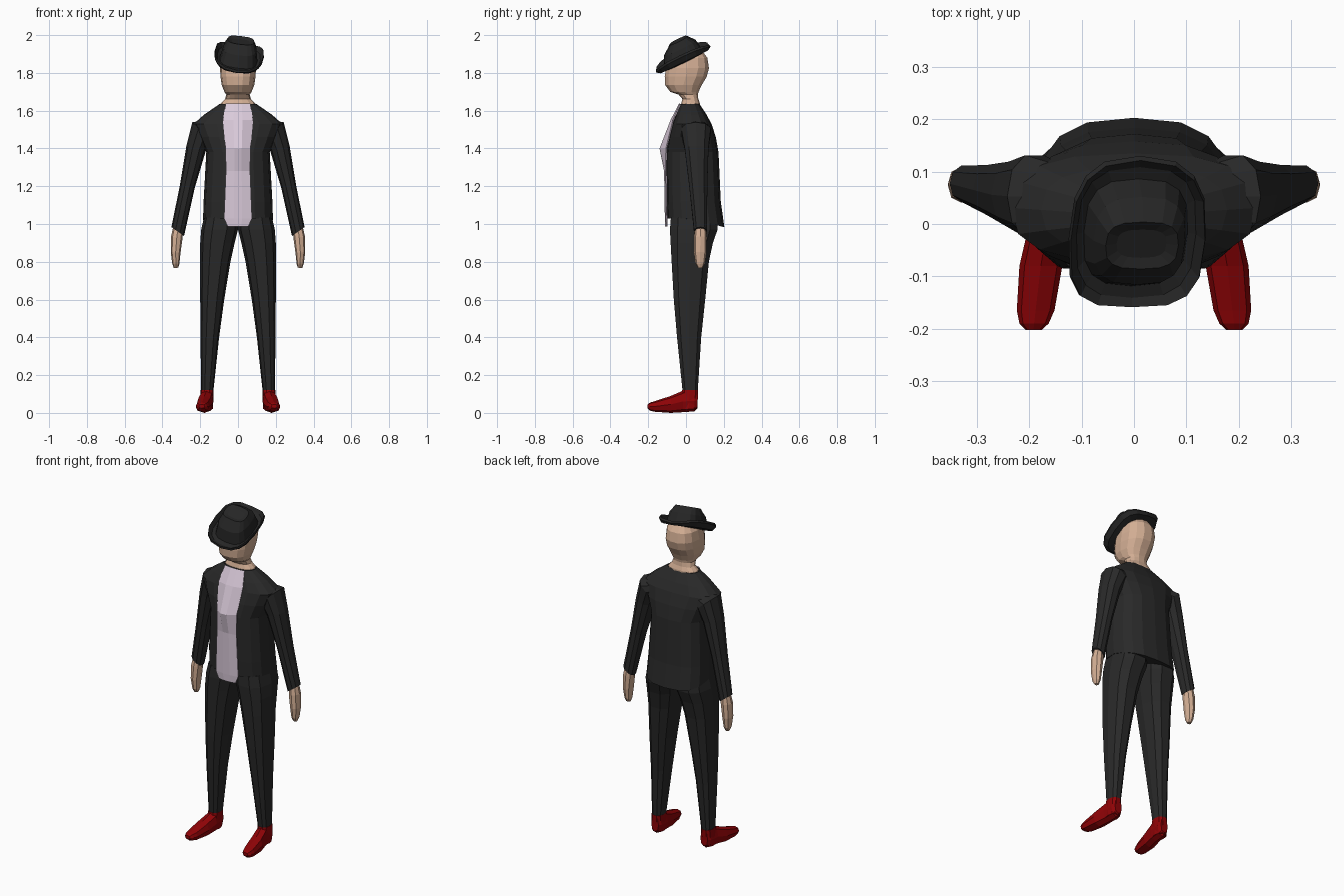
import bpy, bmesh, math
from mathutils import Vector, Matrix


def material(name, rgb):
    m = bpy.data.materials.new(name)
    m.diffuse_color = (*rgb, 1)
    return m


CLOTH = material("charcoal cloth", (0.022, 0.022, 0.022))
FELT = material("black felt", (0.019, 0.019, 0.019))
SKIN = material("skin", (0.66, 0.43, 0.30))
SHIRT = material("pale lilac", (0.70, 0.59, 0.70))
RED = material("red leather", (0.28, 0.001, 0.002))


def ring(center, u, v, n, power=0.8):
    """Closed rounded cross-section spanned by half-axes u and v."""
    pts = []
    for i in range(n):
        a = math.tau * i / n
        c, s = math.cos(a), math.sin(a)
        c = math.copysign(abs(c) ** power, c) if abs(c) > 1e-6 else 0
        s = math.copysign(abs(s) ** power, s) if abs(s) > 1e-6 else 0
        pts.append(Vector(center) + Vector(u) * c + Vector(v) * s)
    return pts


def flat_ring(z, x0, x1, y0, y1, n=12, power=0.8):
    """Horizontal cross-section given by its extents."""
    return ring(((x0 + x1) / 2, (y0 + y1) / 2, z),
                ((x1 - x0) / 2, 0, 0), (0, (y1 - y0) / 2, 0), n, power)


def loft(name, rings, mat, mirror=False):
    """Skin a list of rings, cap both ends."""
    bm = bmesh.new()
    rows = [[bm.verts.new(p) for p in r] for r in rings]
    n = len(rows[0])
    for a, b in zip(rows, rows[1:]):
        for i in range(n):
            j = (i + 1) % n
            bm.faces.new((a[i], a[j], b[j], b[i]))
    bm.faces.new(rows[0][::-1])
    bm.faces.new(rows[-1])
    bmesh.ops.recalc_face_normals(bm, faces=bm.faces)
    return finish(name, bm, mat, mirror)


def finish(name, bm, mat, mirror=False):
    me = bpy.data.meshes.new(name)
    bm.to_mesh(me)
    bm.free()
    me.materials.append(mat)
    ob = bpy.data.objects.new(name, me)
    bpy.context.collection.objects.link(ob)
    if mirror:
        ob.modifiers.new("mirror", 'MIRROR').use_mirror_merge = False
    return ob


def limb(path, n=10):
    """Rings across a path of (x, y, z, depth radius, width radius)."""
    rings = []
    for i, (x, y, z, ry, rv) in enumerate(path):
        a, b = path[max(i - 1, 0)], path[min(i + 1, len(path) - 1)]
        t = Vector((b[0] - a[0], 0, b[2] - a[2])).normalized()
        rings.append(ring((x, y, z), (-t.z * rv, 0, t.x * rv), (0, ry, 0), n, 0.9))
    return rings


# jacket body with sloping shoulders, the hem dropping into a tail at the back
body = [(1.03, 0.185, -0.10, 0.203), (1.12, 0.182, -0.103, 0.184),
        (1.25, 0.175, -0.104, 0.178), (1.38, 0.168, -0.104, 0.172),
        (1.46, 0.205, -0.092, 0.158), (1.53, 0.235, -0.073, 0.135),
        (1.58, 0.178, -0.054, 0.108), (1.635, 0.098, -0.03, 0.072)]
rows = [flat_ring(z, -w, w, a, b, 16, 0.76) for z, w, a, b in body]
for p in rows[0]:
    p.z -= 0.045 * max(0, (p.y - 0.03) / 0.165)
loft("jacket", rows, CLOTH)

# sleeves with slanted cuffs, and hands
rows = limb([(0.13, 0.052, 1.51, 0.06, 0.045), (0.19, 0.053, 1.495, 0.082, 0.068),
             (0.222, 0.056, 1.40, 0.066, 0.053), (0.268, 0.065, 1.20, 0.05, 0.04),
             (0.319, 0.077, 0.96, 0.036, 0.034)])
for p in rows[-1]:
    p.z += 0.5 * (p.x - 0.319)
loft("sleeve", rows, CLOTH, True)
loft("hand", limb([(0.316, 0.077, 0.985, 0.029, 0.026), (0.324, 0.076, 0.93, 0.034, 0.031),
                   (0.33, 0.075, 0.85, 0.034, 0.026), (0.329, 0.075, 0.79, 0.025, 0.019),
                   (0.328, 0.075, 0.768, 0.012, 0.012)], 8), SKIN, True)

# trousers
legs = [(1.035, 0, 0.18, -0.085, 0.17), (0.97, 0, 0.195, -0.09, 0.172),
        (0.90, 0.018, 0.2, -0.086, 0.147), (0.80, 0.04, 0.2, -0.08, 0.125),
        (0.60, 0.073, 0.2, -0.068, 0.105), (0.40, 0.1, 0.198, -0.05, 0.083),
        (0.118, 0.13, 0.196, -0.02, 0.064)]
loft("trouser_leg", [flat_ring(*r, n=10) for r in legs], CLOTH, True)

# shoes: (y, centre x, half width, bottom, top), plus an ankle piece
shoe = [(0.062, 0.163, 0.024, 0.025, 0.11), (0.045, 0.164, 0.034, 0.008, 0.118),
        (-0.015, 0.167, 0.037, 0.004, 0.118), (-0.08, 0.178, 0.041, 0.0, 0.09),
        (-0.165, 0.188, 0.036, 0.006, 0.062), (-0.19, 0.191, 0.028, 0.012, 0.055),
        (-0.203, 0.192, 0.015, 0.024, 0.045)]
loft("shoe", [ring((x, y, (a + b) / 2), (w, 0, 0), (0, 0, (b - a) / 2), 8)
              for y, x, w, a, b in shoe], RED, True)
loft("shoe_ankle", [flat_ring(0.02, 0.133, 0.198, -0.03, 0.058, 10),
                    flat_ring(0.07, 0.131, 0.2, -0.03, 0.064, 10),
                    flat_ring(0.121, 0.129, 0.198, -0.022, 0.066, 10)], RED, True)

# shirt front: (z, half width, centre y, edge y)
shirt = [(1.637, 0.065, -0.037, -0.032), (1.55, 0.08, -0.082, -0.07),
         (1.40, 0.066, -0.14, -0.107), (1.28, 0.064, -0.116, -0.108),
         (1.03, 0.074, -0.112, -0.105), (0.987, 0.055, -0.11, -0.104)]
bm = bmesh.new()
grid = [[bm.verts.new(p) for p in ((-w, e, z), (-w * 0.3, c, z), (w * 0.3, c, z),
                                   (w, e, z))] for z, w, c, e in shirt]
for a, b in zip(grid, grid[1:]):
    for i in range(3):
        bm.faces.new((a[i], b[i], b[i + 1], a[i + 1]))
ob = finish("shirt_front", bm, SHIRT)
sol = ob.modifiers.new("thickness", 'SOLIDIFY')
sol.thickness = 0.006
sol.offset = -1

# neck and head in one skin
head = [(1.60, 0.11, -0.03, 0.075), (1.64, 0.09, -0.026, 0.074),
        (1.662, 0.068, -0.02, 0.066), (1.685, 0.062, -0.04, 0.064),
        (1.70, 0.072, -0.085, 0.068), (1.735, 0.086, -0.112, 0.085),
        (1.78, 0.093, -0.115, 0.112), (1.825, 0.095, -0.108, 0.124),
        (1.88, 0.088, -0.085, 0.115), (1.92, 0.06, -0.05, 0.085)]
loft("head", [flat_ring(z, -w, w, a, b, 14, 0.85) for z, w, a, b in head], SKIN)

# hat, brim to dented crown: (z, half width, front, back, side curl)
hat = [(0.0, 0.09, -0.11, 0.105, 0.0), (-0.002, 0.118, -0.145, 0.145, 0.01),
       (0.008, 0.132, -0.16, 0.16, 0.03), (0.02, 0.129, -0.156, 0.156, 0.03),
       (0.012, 0.115, -0.14, 0.138, 0.008), (0.012, 0.1, -0.115, 0.113, 0.0),
       (0.072, 0.088, -0.083, 0.104, 0.0), (0.112, 0.07, -0.03, 0.07, 0.0),
       (0.104, 0.048, -0.01, 0.05, 0.0)]
rows = []
for z, w, a, b, curl in hat:
    r = flat_ring(z, -w, w, a, b, 16, 0.68)
    for p in r:
        p.z += curl * (p.x / w) ** 2
    rows.append(r)
ob = loft("hat", rows, FELT)
ob.data.transform(Matrix.Translation((0.002, -0.01, 1.864))
                  @ Matrix.Rotation(math.radians(7), 4, 'Y')
                  @ Matrix.Rotation(math.radians(26), 4, 'X'))
